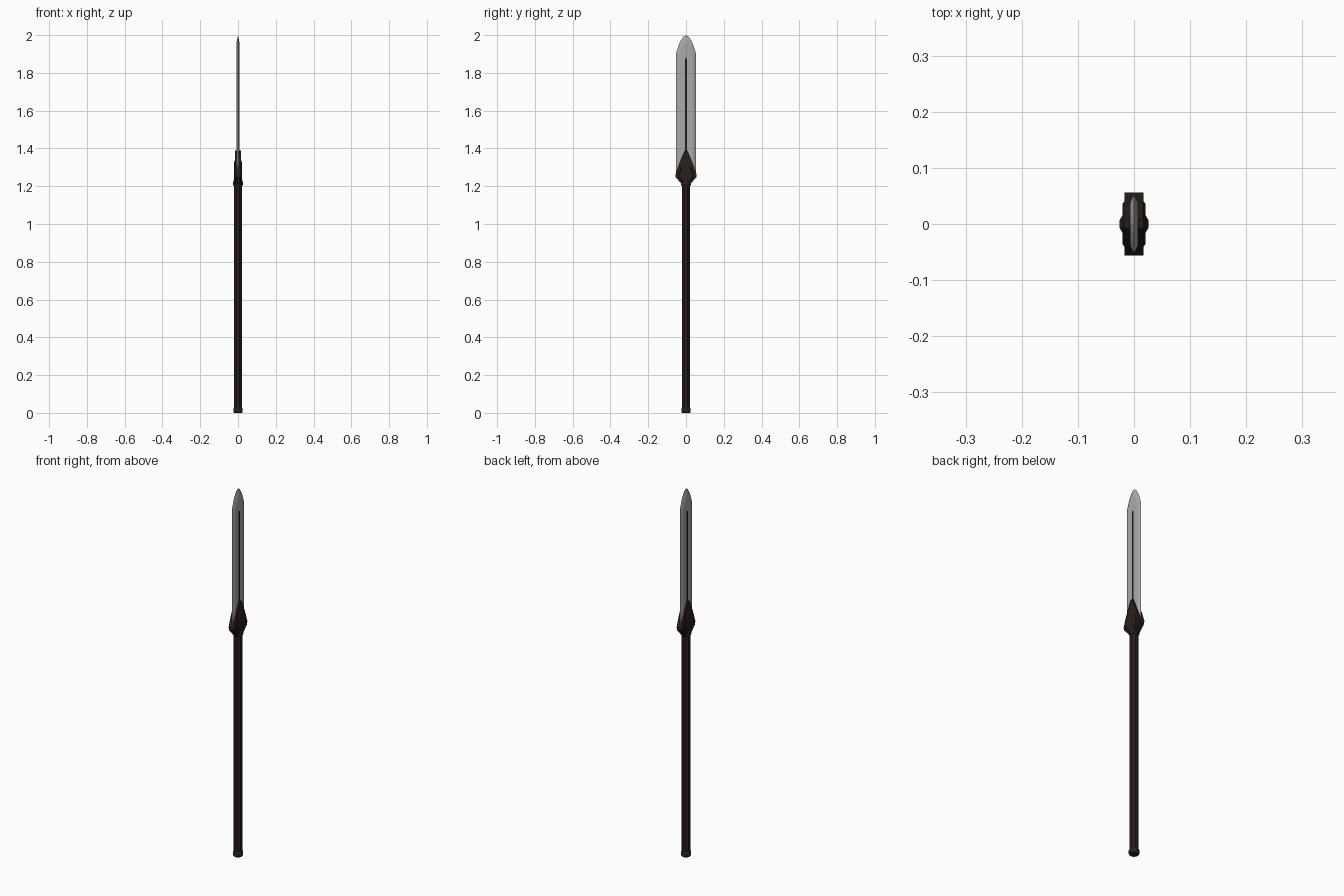
import bpy, bmesh, math

if "Cube" in bpy.data.objects:
    bpy.data.objects.remove(bpy.data.objects["Cube"])


def material(name, rgb):
    m = bpy.data.materials.new(name)
    m.diffuse_color = (*rgb, 1)
    m.use_nodes = True
    m.node_tree.nodes["Principled BSDF"].inputs["Base Color"].default_value = m.diffuse_color
    return m


WOOD = material("dark wood", (0.019, 0.013, 0.014))
IRON = material("dark iron", (0.021, 0.014, 0.013))
STEEL = material("grey steel", (0.40, 0.40, 0.39))
BLACK = material("groove black", (0.012, 0.010, 0.010))


def finish(name, bm, mat):
    bmesh.ops.recalc_face_normals(bm, faces=bm.faces)
    me = bpy.data.meshes.new(name)
    bm.to_mesh(me)
    bm.free()
    me.materials.append(mat)
    ob = bpy.data.objects.new(name, me)
    bpy.context.collection.objects.link(ob)
    return ob


def loft(name, rings, mat):
    """Skin closed rings of equal length and cap both ends."""
    bm = bmesh.new()
    loops = [[bm.verts.new(p) for p in ring] for ring in rings]
    n = len(loops[0])
    for a, b in zip(loops, loops[1:]):
        for i in range(n):
            j = (i + 1) % n
            bm.faces.new((a[i], a[j], b[j], b[i]))
    bm.faces.new(loops[0])
    bm.faces.new(loops[-1])
    return finish(name, bm, mat)


def lathe(name, profile, sides, mat):
    step = 2 * math.pi / sides
    return loft(name, [[(r * math.cos((i + .5) * step), r * math.sin((i + .5) * step), z)
                        for i in range(sides)] for r, z in profile], mat)


def mirrored(half):
    """Complete a right-hand (y, z) outline, running bottom to top."""
    return half + [(-y, z) for y, z in reversed(half) if y > 0]


def layers(name, stack, mat):
    """Stack of (x, half outline) layers."""
    return loft(name, [[(x, y, z) for y, z in mirrored(half)] for x, half in stack], mat)


# shaft with end cap and collar
lathe("shaft", [(0.0222, 0.01), (0.0222, 1.24)], 8, WOOD)
lathe("end_cap", [(0.022, 0), (0.026, 0.006), (0.026, 0.02), (0.022, 0.03)], 12, IRON)
lathe("collar", [(0.022, 1.20), (0.0265, 1.208), (0.0265, 1.225), (0.021, 1.235)], 12, IRON)

# flared socket holding the blade
socket = [(0.022, 1.212), (0.054, 1.245), (0.056, 1.262), (0.04, 1.31),
          (0.022, 1.355), (0.007, 1.39)]
layers("socket", [(-0.017, socket), (0.017, socket)], IRON)

# raised thicker middle of the socket
rim = [(0.020, 1.222), (0.042, 1.248), (0.042, 1.262), (0.026, 1.30), (0.006, 1.34)]
core = [(0.017, 1.228), (0.036, 1.25), (0.036, 1.262), (0.022, 1.295), (0.004, 1.325)]
layers("socket_boss", [(-0.0205, core), (-0.016, rim), (0.016, rim), (0.0205, core)], IRON)

# blade with bevelled edges
edge = [(0.053, 1.25), (0.053, 1.905), (0.034, 1.96), (0.016, 1.99), (0, 2.0)]
flat = [(0.038, 1.25), (0.038, 1.895), (0.023, 1.935), (0.010, 1.957), (0, 1.965)]
layers("blade", [(-0.007, flat), (0, edge), (0.007, flat)], STEEL)

# dark groove line on both blade faces
groove = [(0.005, 1.34), (0.005, 1.87), (0.002, 1.882)]
layers("blade_groove", [(-0.0078, groove), (0.0078, groove)], BLACK)
